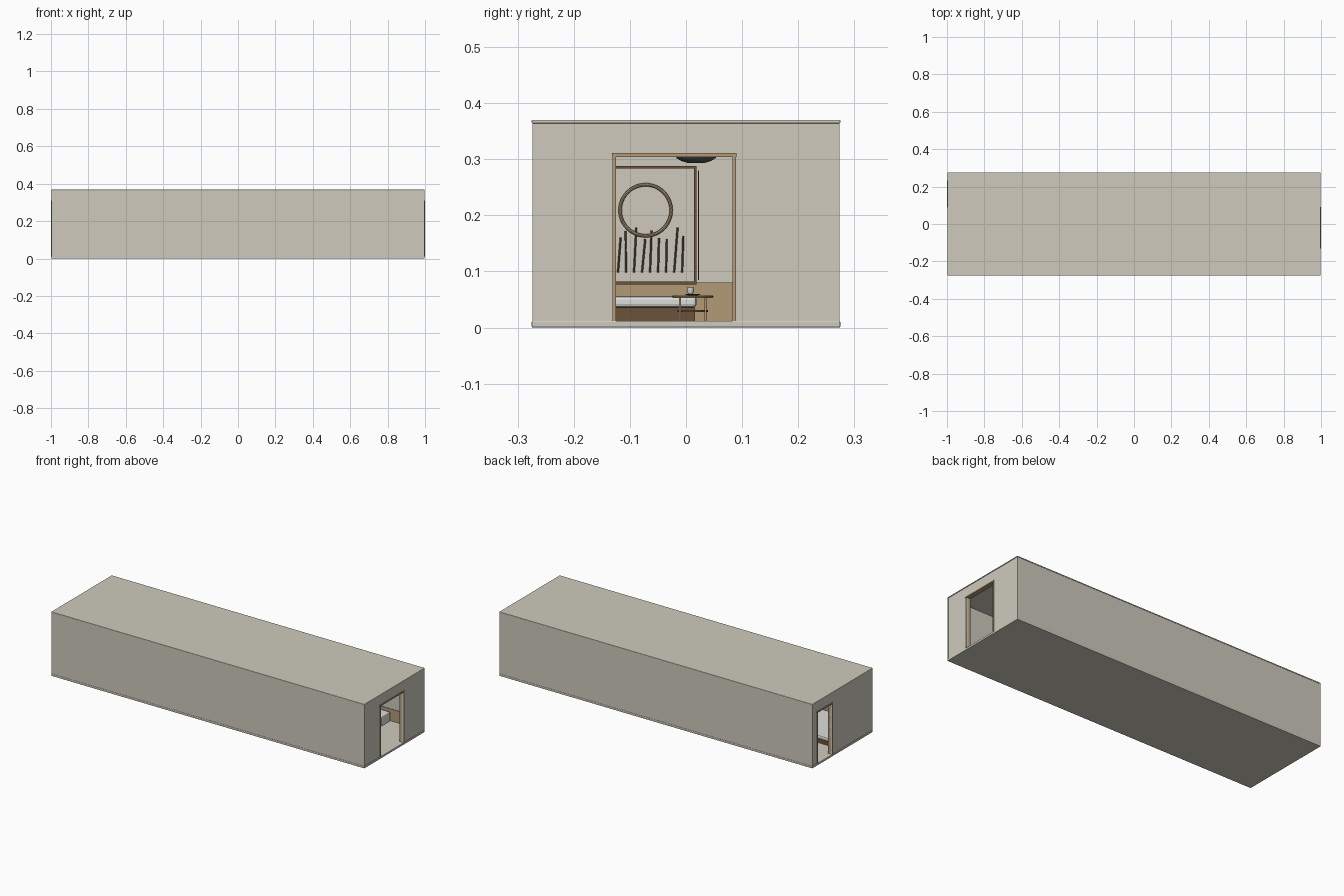
import bpy, math, random
from mathutils import Vector

if "Cube" in bpy.data.objects:
    bpy.data.objects.remove(bpy.data.objects["Cube"])
random.seed(4)


def mat(name, c):
    m = bpy.data.materials.new(name)
    m.diffuse_color = (*c, 1)
    m.use_nodes = True
    m.node_tree.nodes["Principled BSDF"].inputs["Base Color"].default_value = m.diffuse_color
    return m


PLASTER = mat("warm_plaster", (0.62, 0.59, 0.51))
WOOD = mat("light_wood", (0.45, 0.32, 0.18))
DARK = mat("dark_wood", (0.15, 0.085, 0.045))
REED = mat("reed_brown", (0.12, 0.10, 0.06))
WHITE = mat("soft_white", (0.72, 0.72, 0.70))
GREY = mat("dark_grey", (0.10, 0.10, 0.11))


def finish(o, name, m, smooth=False):
    o.name = name
    o.data.materials.append(m)
    if smooth:
        bpy.ops.object.shade_smooth_by_angle(angle=math.radians(40))
    return o


def box(name, x, y, z, m, bevel=0):
    """Box from (min, max) ranges."""
    bpy.ops.mesh.primitive_cube_add(size=1, location=[(a + b) / 2 for a, b in (x, y, z)])
    o = bpy.context.object
    o.scale = [b - a for a, b in (x, y, z)]
    bpy.ops.object.transform_apply(location=False, rotation=False, scale=True)
    if bevel:
        b = o.modifiers.new("bevel", 'BEVEL')
        b.width, b.segments = bevel, 2
    return finish(o, name, m)


def rod(name, p, q, r, m, sides=12):
    p, q = Vector(p), Vector(q)
    bpy.ops.mesh.primitive_cylinder_add(vertices=sides, radius=r, depth=(q - p).length, location=(p + q) / 2)
    o = bpy.context.object
    o.rotation_euler = (q - p).to_track_quat('Z', 'Y').to_euler()
    return finish(o, name, m, True)


def lathe(name, loc, prof, m, n=32):
    """Spin an (r, z) profile around z."""
    v = [(r * math.cos(math.tau * i / n), r * math.sin(math.tau * i / n), z)
         for r, z in prof for i in range(n)]
    f = [(k * n + i, k * n + (i + 1) % n, (k + 1) * n + (i + 1) % n, (k + 1) * n + i)
         for k in range(len(prof) - 1) for i in range(n)]
    f += [tuple(reversed(range(n))), tuple(range((len(prof) - 1) * n, len(prof) * n))]
    me = bpy.data.meshes.new(name)
    me.from_pydata(v, [], f)
    o = bpy.data.objects.new(name, me)
    bpy.context.collection.objects.link(o)
    o.location = loc
    bpy.ops.object.select_all(action='DESELECT')
    o.select_set(True)
    bpy.context.view_layer.objects.active = o
    return finish(o, name, m, True)


# Shell: floor, roof and long walls
box("floor_slab", (-.998, .998), (-.275, .275), (0, .012), PLASTER, .002)
box("roof_slab", (-.998, .998), (-.275, .275), (.364, .37), PLASTER, .0015)
for s, n in ((-1, "front"), (1, "back")):
    box(n + "_wall", (-.997, .997), sorted((s * .2735, s * .269)), (.012, .364), PLASTER)
    box(n + "_wainscot", (-.985, .985), sorted((s * .269, s * .266)), (.012, .08), WOOD)

# End walls with framed doorways
for s, n, y0, y1 in ((1, "right", -.125, .083), (-1, "left", .095, .225)):
    wx = sorted((s * .996, s * .985))
    fx = sorted((s * 1.0, s * .972))
    ix = sorted((s * .985, s * .982))
    for k, a, b in (("a", -.269, y0), ("b", y1, .269)):
        box(f"{n}_end_wall_{k}", wx, (a, b), (.012, .364), PLASTER)
        box(f"{n}_end_wainscot_{k}", ix, (a, b), (.012, .08), WOOD)
    box(n + "_lintel", wx, (y0, y1), (.31, .364), PLASTER)
    box(n + "_jamb_a", fx, (y0 - .006, y0), (.012, .305), WOOD)
    box(n + "_jamb_b", fx, (y1, y1 + .006), (.012, .305), WOOD)
    box(n + "_door_head", fx, (y0 - .007, y1 + .007), (.304, .311), WOOD)

# Framed reed panel on the far wall
PX = -.97
box("panel_backing", (-.982, PX), (-.266, .018), (.08, .286), PLASTER)
for k, z in (("bottom", .077), ("top", .283)):
    box("panel_frame_" + k, (-.982, PX + .01), (-.266, .019), (z, z + .005), DARK)
for k, y in (("left", -.266), ("right", .014)):
    box("panel_frame_" + k, (-.982, PX + .01), (y, y + .005), (.077, .288), DARK)
box("panel_edge_strip", (-.982, PX), (.021, .023), (.085, .28), DARK)
bpy.ops.mesh.primitive_torus_add(major_radius=.0455, minor_radius=.003, major_segments=48, minor_segments=8,
                                 location=(PX + .004, -.072, .209), rotation=(0, math.pi / 2, 0))
finish(bpy.context.object, "round_ring", WOOD, True)
for i in range(18):
    y = -.25 + i * .0143
    rod("reed", (PX + .003, y, .098), (PX + .003, y + random.uniform(-.004, .007), random.uniform(.155, .182)),
        .0017, REED, 6)

# Bed below the panel
box("bed_base", (-.96, -.45), (-.26, .016), (.012, .036), DARK)
box("mattress", (-.96, -.45), (-.26, .019), (.036, .056), WHITE, .006)

# Side table with cup
TX, TY = -.38, .012
lathe("table_top", (TX, TY, .053), [(.036, 0), (.037, .002), (.036, .004)], WOOD)
lathe("table_shelf", (TX, TY, .028), [(.027, 0), (.027, .003)], DARK)
for i in range(4):
    a = math.tau * i / 4 + math.pi / 4
    x, y = TX + .03 * math.cos(a), TY + .032 * math.sin(a)
    rod("table_leg", (x, y, .012), (x, y, .054), .002, WOOD)
lathe("saucer", (TX, TY, .057), [(.008, 0), (.016, .003)], DARK)
lathe("cup", (TX, TY - .004, .06), [(.004, 0), (.006, .004), (.006, .011)], WHITE)

# Ceiling lamp
lathe("lamp_bowl", (.2, .018, .293), [(.014, 0), (.027, .004), (.035, .009), (.037, .013), (.03, .018)], GREY)
rod("lamp_stem", (.2, .018, .31), (.2, .018, .364), .004, GREY)

# Bench near the right door and vase near the left door
box("white_bench", (.72, .79), (.18, .262), (.012, .066), WHITE, .006)
lathe("floor_vase", (-.88, 0, .012), [(.008, 0), (.015, .012), (.012, .028), (.006, .036), (.009, .042)], GREY)
